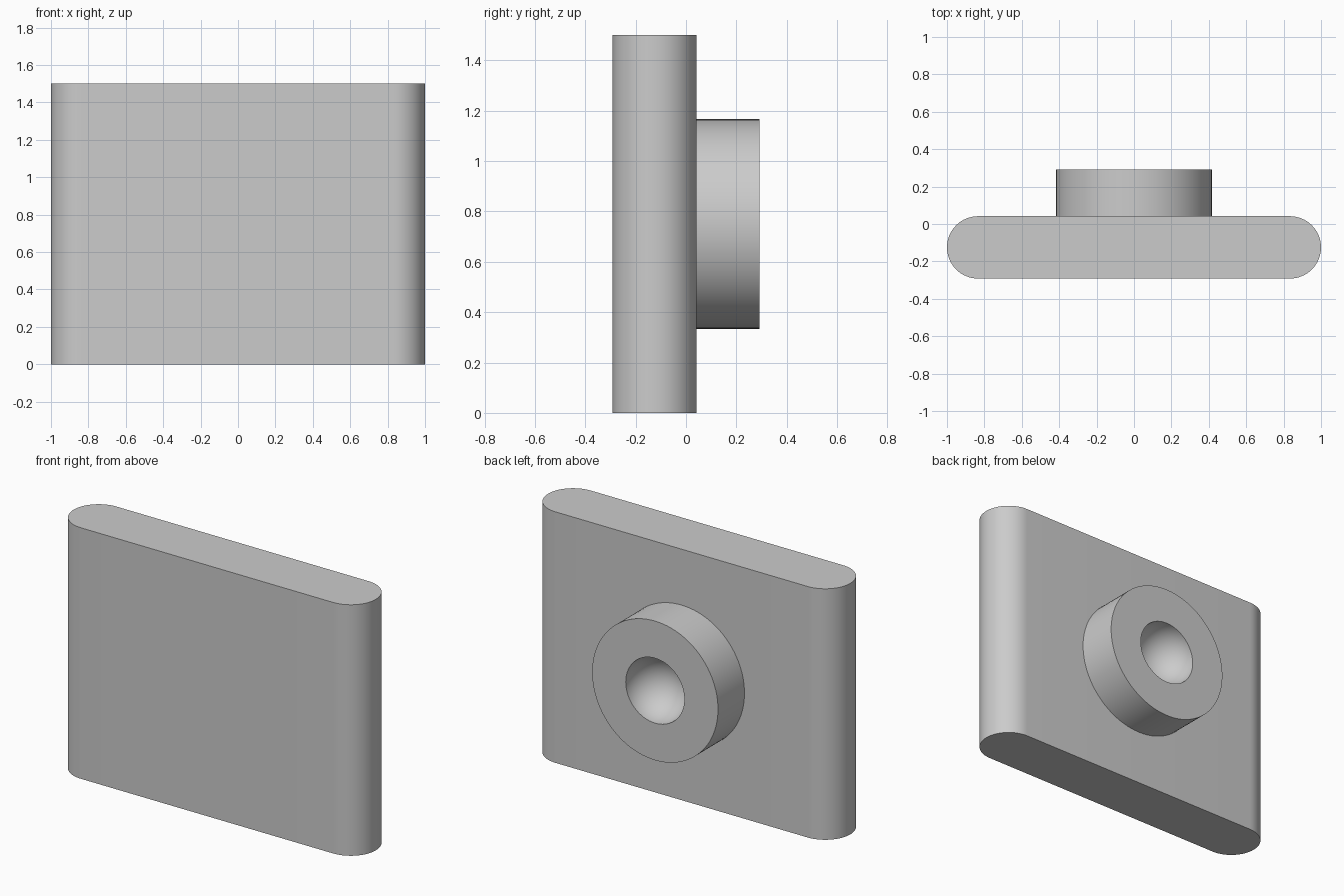
import bpy
import bmesh
from math import cos, sin, pi, radians
from mathutils import Vector

cube = bpy.data.objects.get("Cube")
if cube:
    bpy.data.objects.remove(cube, do_unlink=True)

HEIGHT = 1.5
PLATE_Y, PLATE_R = -0.125, 0.1667
BOSS_BACK, BOSS_R, SOCKET_R = 0.292, 0.416, 0.194

grey = bpy.data.materials.new("plain grey")
grey.use_nodes = True
color = (0.6, 0.6, 0.6, 1)
grey.diffuse_color = color
grey.node_tree.nodes["Principled BSDF"].inputs["Base Color"].default_value = color


def finish(name, bm):
    """Turn a bmesh into a smooth-shaded grey object with sharp edges."""
    bmesh.ops.recalc_face_normals(bm, faces=bm.faces)
    mesh = bpy.data.meshes.new(name)
    bm.to_mesh(mesh)
    bm.free()
    mesh.materials.append(grey)
    obj = bpy.data.objects.new(name, mesh)
    bpy.context.collection.objects.link(obj)
    bpy.ops.object.select_all(action="DESELECT")
    obj.select_set(True)
    bpy.context.view_layer.objects.active = obj
    bpy.ops.object.shade_smooth_by_angle(angle=radians(30))
    return obj


# Upright plate: stadium outline extruded upward
bm = bmesh.new()
steps = 32
outline = []
for side, start in ((1, -pi / 2), (-1, pi / 2)):
    for i in range(steps + 1):
        a = start + pi * i / steps
        x = side * (1 - PLATE_R) + PLATE_R * cos(a)
        outline.append(bm.verts.new((x, PLATE_Y + PLATE_R * sin(a), 0)))
base = bm.faces.new(outline)
top = bmesh.ops.extrude_face_region(bm, geom=[base], use_keep_orig=True)
bmesh.ops.translate(bm, vec=(0, 0, HEIGHT),
                    verts=[g for g in top["geom"] if isinstance(g, bmesh.types.BMVert)])
finish("plate", bm)

# Round boss with a hemispherical socket: profile spun about the y axis
bm = bmesh.new()
sink = PLATE_Y + PLATE_R - 0.02
profile = [(SOCKET_R * sin(a), BOSS_BACK - SOCKET_R * cos(a))
           for a in (pi / 2 * i / 20 for i in range(21))]
profile += [(BOSS_R, BOSS_BACK), (BOSS_R, sink), (0, sink)]
centre = Vector((0, 0, HEIGHT / 2))
verts = [bm.verts.new(centre + Vector((r, y, 0))) for r, y in profile]
edges = [bm.edges.new(pair) for pair in zip(verts, verts[1:])]
bmesh.ops.spin(bm, geom=verts + edges, cent=centre, axis=(0, 1, 0),
               angle=2 * pi, steps=96)
bmesh.ops.remove_doubles(bm, verts=bm.verts, dist=0.0001)
bmesh.ops.dissolve_degenerate(bm, edges=bm.edges, dist=0.0001)
finish("socket_boss", bm)
